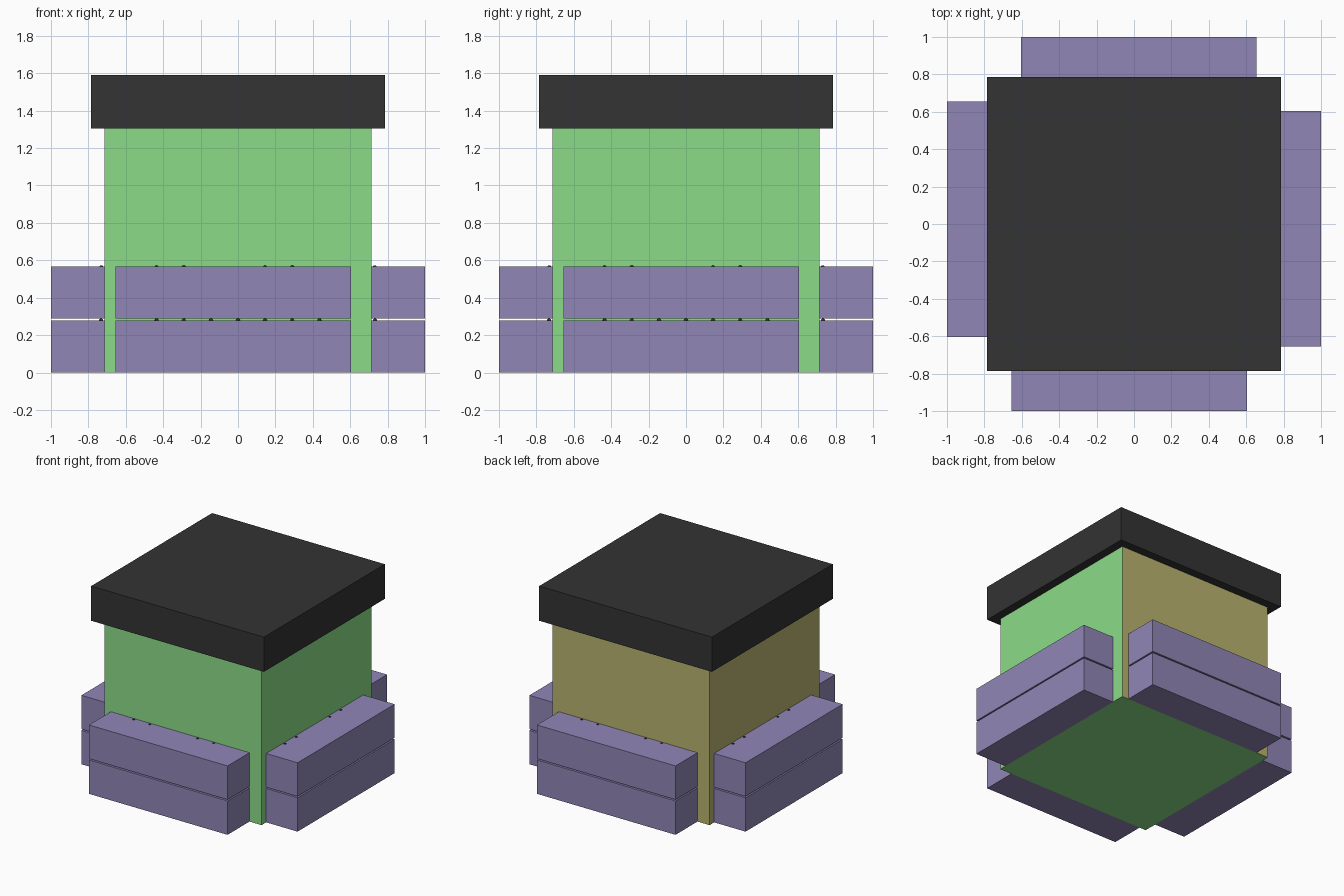
import bpy
from math import pi
from mathutils import Matrix

if "Cube" in bpy.data.objects:
    bpy.data.objects.remove(bpy.data.objects["Cube"])


def material(name, rgb):
    m = bpy.data.materials.new(name)
    m.diffuse_color = (*rgb, 1)
    m.use_nodes = True
    m.node_tree.nodes["Principled BSDF"].inputs["Base Color"].default_value = m.diffuse_color
    return m


GREEN = material("green", (0.26, 0.72, 0.245))
YELLOW = material("yellow", (0.485, 0.456, 0.162))
PURPLE = material("purple", (0.28, 0.24, 0.47))
DARK = material("dark", (0.033, 0.033, 0.033))


def box(name, lo, hi, mat, turn=Matrix.Identity(4)):
    bpy.ops.mesh.primitive_cube_add(size=1)
    ob = bpy.context.object
    ob.name = name
    centre = [(a + b) / 2 for a, b in zip(lo, hi)]
    size = [b - a for a, b in zip(lo, hi)]
    ob.data.transform(turn @ Matrix.Translation(centre) @ Matrix.Diagonal((*size, 1)))
    ob.data.materials.append(mat)
    return ob


def stud(name, x, z, turn):
    bpy.ops.mesh.primitive_uv_sphere_add(segments=10, ring_count=6, radius=0.011)
    ob = bpy.context.object
    ob.name = name
    ob.data.transform(turn @ Matrix.Translation((x, -0.732, z)))
    ob.data.materials.append(DARK)
    bpy.ops.object.shade_smooth_by_angle()


# Body: green front and right, yellow back and left
B = 0.715
body = box("body", (-B, -B, 0), (B, B, 1.305), GREEN)
body.data.materials.append(YELLOW)
for face in body.data.polygons:
    if face.normal.y > 0.5 or face.normal.x < -0.5:
        face.material_index = 1

# Overhanging lid
box("lid", (-0.785, -0.785, 1.305), (0.785, 0.785, 1.59), DARK)

# Two stacked trays with small studs on each side, repeated by quarter turns
STEP = 0.145
for i, side in enumerate(("front", "right", "back", "left")):
    turn = Matrix.Rotation(i * pi / 2, 4, 'Z')
    box(side + "_lower_tray", (-0.655, -1, 0), (0.605, -B, 0.278), PURPLE, turn)
    box(side + "_upper_tray", (-0.655, -1, 0.289), (0.605, -B, 0.566), PURPLE, turn)
    for k in range(-3, 4):
        stud(side + "_lower_stud", k * STEP, 0.278, turn)
    for k in (-3, -2, 1, 2):
        stud(side + "_upper_stud", k * STEP, 0.562, turn)
